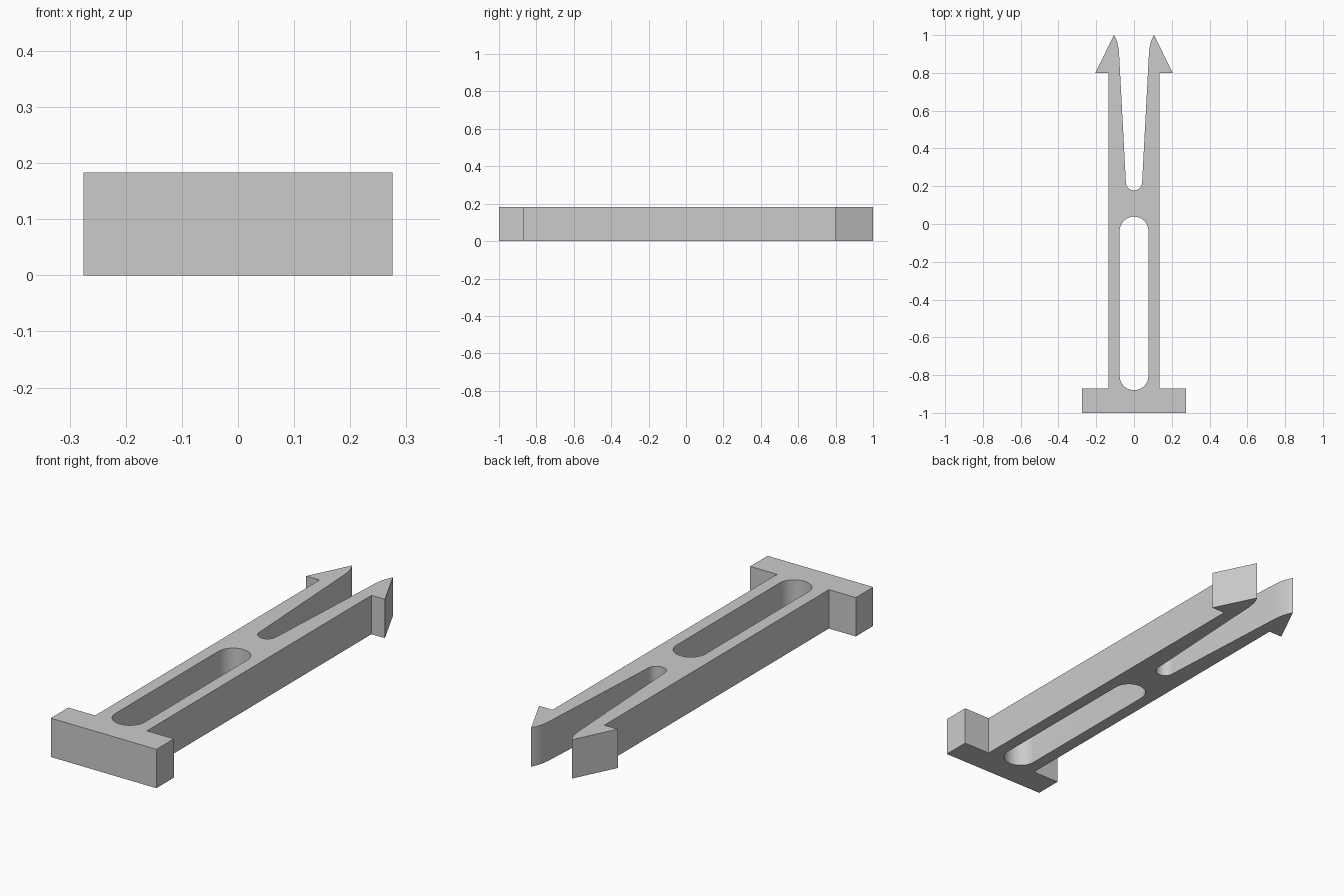
import bpy, bmesh
from math import sin, cos, pi, radians
from mathutils import Vector

cube = bpy.data.objects.get("Cube")
if cube:
    bpy.data.objects.remove(cube, do_unlink=True)

THICKNESS = 0.183
ARC_STEPS = 20


def arc(cy, radius, start, end):
    """Points along an arc centred on the middle line."""
    angles = [start + (end - start) * i / ARC_STEPS for i in range(ARC_STEPS + 1)]
    return [(radius * cos(a), cy + radius * sin(a)) for a in angles]


def add_loop(bm, points):
    """Closed ring of edges on the ground plane."""
    verts = [bm.verts.new((x, y, 0)) for x, y in points]
    return [bm.edges.new((v, verts[i - 1])) for i, v in enumerate(verts)]


# Right half of the outline: foot bar, stem, barb
half = [(0.275, -1), (0.275, -0.87), (0.135, -0.87), (0.135, 0.8), (0.205, 0.8)]

# Rounded inner side of the prong tip
tip, bend, inner = Vector((0.106, 1)), Vector((0.083, 0.965)), Vector((0.079, 0.9))
half += [tuple(tip.lerp(bend, t).lerp(bend.lerp(inner, t), t))
         for t in [i / 8 for i in range(9)]]

# Mirrored outline joined by the rounded bottom of the notch
notch = arc(0.221, 0.043, 0, -pi)
outline = half + notch + [(-x, y) for x, y in reversed(half)]

# Long slot with round ends
slot = arc(-0.037, 0.076, 0, pi) + arc(-0.804, 0.076, pi, 2 * pi)

# Flat profile raised into a solid
bm = bmesh.new()
edges = add_loop(bm, outline) + add_loop(bm, slot)
bmesh.ops.triangle_fill(bm, use_beauty=True, use_dissolve=False, edges=edges)
raised = bmesh.ops.extrude_face_region(bm, geom=bm.faces[:], use_keep_orig=True)
top = [g for g in raised["geom"] if isinstance(g, bmesh.types.BMVert)]
bmesh.ops.translate(bm, verts=top, vec=(0, 0, THICKNESS))
bmesh.ops.recalc_face_normals(bm, faces=bm.faces[:])

mesh = bpy.data.meshes.new("barbed_clip")
bm.to_mesh(mesh)
bm.free()
clip = bpy.data.objects.new("barbed_clip", mesh)
bpy.context.collection.objects.link(clip)

# Plain grey plastic
grey = bpy.data.materials.new("grey_plastic")
grey.use_nodes = True
color = (0.6, 0.6, 0.6, 1)
grey.diffuse_color = color
grey.node_tree.nodes["Principled BSDF"].inputs["Base Color"].default_value = color
mesh.materials.append(grey)

# Smooth arcs, sharp corners
bpy.ops.object.select_all(action="DESELECT")
clip.select_set(True)
bpy.context.view_layer.objects.active = clip
bpy.ops.object.shade_smooth_by_angle(angle=radians(25))
